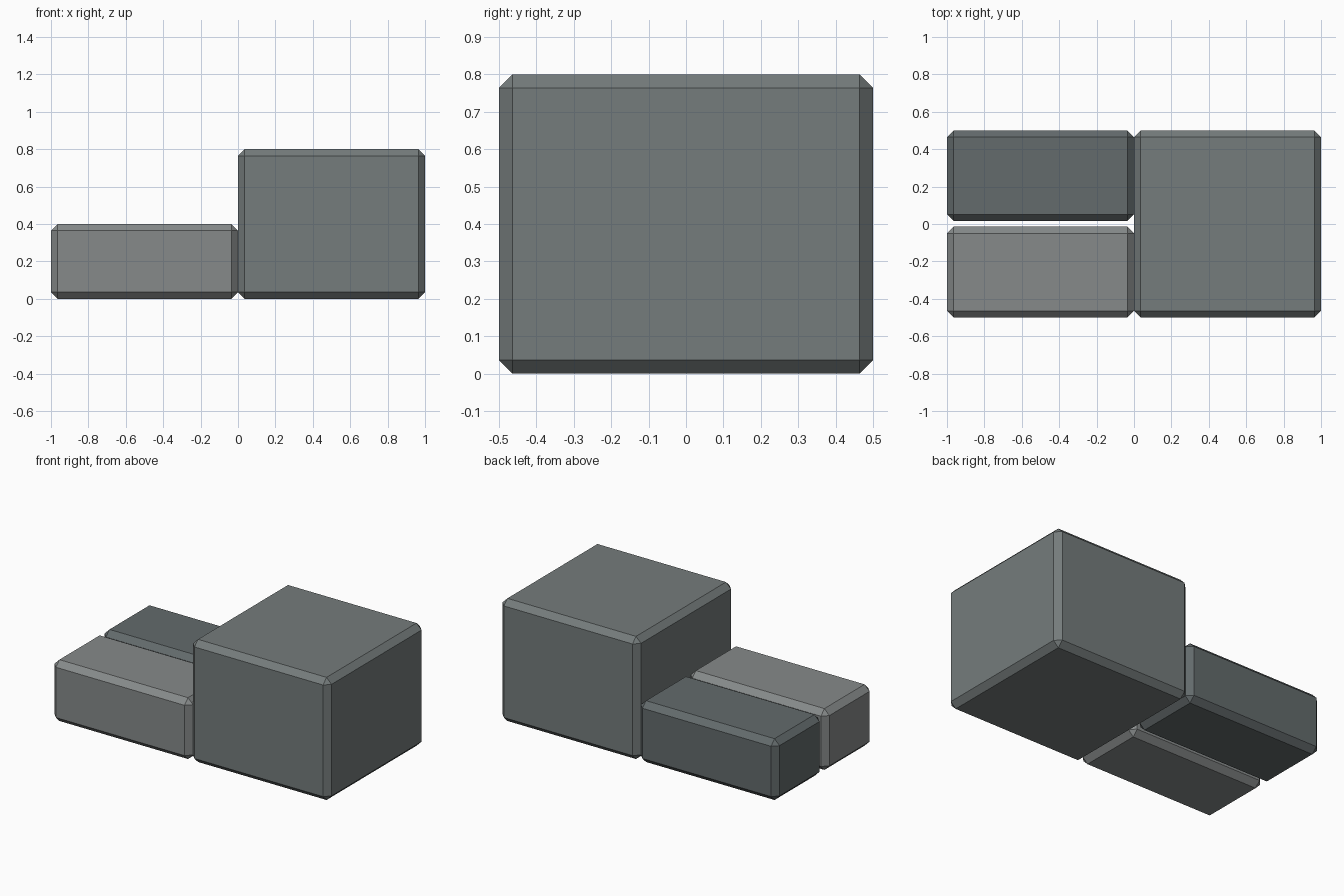
import bpy
import bmesh
from mathutils import Vector

if "Cube" in bpy.data.objects:
    bpy.data.objects.remove(bpy.data.objects["Cube"])

CHAMFER = 0.036


def block(name, lo, hi, colour):
    """Box between two corners with a flat chamfer on every edge."""
    lo, hi = Vector(lo), Vector(hi)
    size = hi - lo
    bm = bmesh.new()
    bmesh.ops.create_cube(bm, size=1)
    bmesh.ops.scale(bm, vec=size, verts=bm.verts)
    mesh = bpy.data.meshes.new(name)
    bm.to_mesh(mesh)
    bm.free()
    mat = bpy.data.materials.new(name + "_stone")
    mat.diffuse_color = (*colour, 1)
    mat.use_nodes = True
    mat.node_tree.nodes["Principled BSDF"].inputs["Base Color"].default_value = mat.diffuse_color
    mesh.materials.append(mat)
    obj = bpy.data.objects.new(name, mesh)
    obj.location = (lo + hi) / 2
    bpy.context.collection.objects.link(obj)
    bevel = obj.modifiers.new("chamfer", "BEVEL")
    bevel.width = CHAMFER
    bevel.segments = 1
    return obj


# Tall block on the right
block("large_block", (0, -0.5, 0), (1, 0.5, 0.8), (0.177, 0.2, 0.2))

# Two low blocks on the left with a narrow gap between them
block("front_small_block", (-1, -0.5, 0), (0, -0.014, 0.4), (0.24, 0.255, 0.255))
block("back_small_block", (-1, 0.016, 0), (0, 0.5, 0.4), (0.125, 0.146, 0.15))
